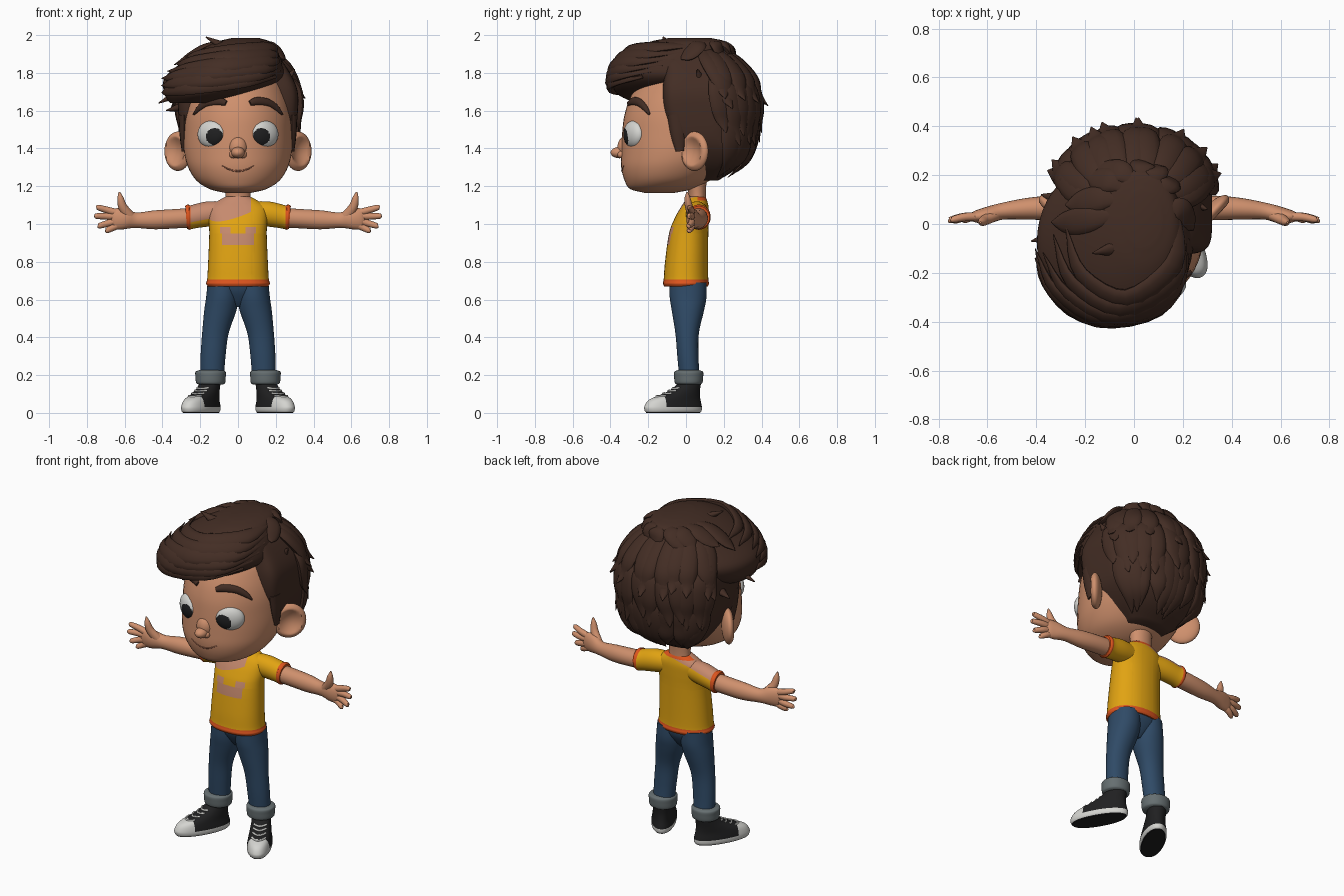
import bpy, bmesh, math, random
from math import sin, cos, pi, radians
from mathutils import Vector, Matrix

random.seed(4)
cube = bpy.data.objects.get("Cube")
if cube:
    bpy.data.objects.remove(cube)


def material(name, *rgb):
    linear = [((c / 255 + .055) / 1.055) ** 2.4 for c in rgb] + [1]
    m = bpy.data.materials.new(name)
    m.use_nodes = True
    m.diffuse_color = linear
    m.node_tree.nodes["Principled BSDF"].inputs["Base Color"].default_value = linear
    return m


SKIN = material("skin", 207, 144, 109)
CREASE = material("skin crease", 172, 110, 84)
HAIR = material("dark brown hair", 67, 45, 36)
YELLOW = material("shirt yellow", 225, 163, 18)
ORANGE = material("trim orange", 222, 85, 30)
PRINT = material("faded print", 198, 138, 110)
DENIM = material("denim blue", 47, 74, 102)
GREY = material("cuff grey", 102, 111, 113)
BLACK = material("black", 32, 32, 33)
WHITE = material("white", 212, 212, 208)


def spline(points, steps=5):
    """Smooth path through points of any dimension."""
    p = [Vector(q) for q in points]
    p = [p[0] * 2 - p[1]] + p + [p[-1] * 2 - p[-2]]
    out = []
    for a, b, c, d in zip(p, p[1:], p[2:], p[3:]):
        for i in range(steps):
            t = i / steps
            out.append((b * 2 + (c - a) * t + (a * 2 - b * 5 + c * 4 - d) * t ** 2
                        + (b * 3 - a - c * 3 + d) * t ** 3) * .5)
    return out + [p[-2]]


def ring_point(ring, a, power=2):
    """Point on a level ring (z, cx, cy, rx, ry); power squares off its front."""
    z, cx, cy, rx, ry = ring
    e = 2 / (power if sin(a) < 0 else 2.1)
    x, y = (math.copysign(abs(f) ** e, f) for f in (cos(a), sin(a)))
    return Vector((cx + rx * x, cy + ry * y, z))


def loft(rings, power=2, n=48):
    return [[ring_point(r, 2 * pi * i / n, power) for i in range(n)] for r in spline(rings)]


def level(rings, z):
    """Ring interpolated at height z."""
    rings = spline(rings)
    for a, b in zip(rings, rings[1:]):
        if a[0] <= z <= b[0]:
            return a.lerp(b, (z - a[0]) / max(b[0] - a[0], .0001))
    return rings[-1] if z > rings[-1][0] else rings[0]


def tube(points, normal, n=12):
    """Tube through (x, y, z, half width, half thickness) facing normal(position)."""
    path = spline(points, 4)
    grid = []
    for i, q in enumerate(path):
        c = Vector(q[:3])
        ahead, behind = path[min(i + 1, len(path) - 1)], path[max(i - 1, 0)]
        t = Vector((ahead - behind)[:3]).normalized()
        side = t.cross(normal(c)).normalized()
        up = side.cross(t)
        w, h = max(q[3], .002), max(q[4], .002)
        grid.append([c + side * w * cos(k * 2 * pi / n) + up * h * sin(k * 2 * pi / n) for k in range(n)])
    return grid


def ball(centre, radii, turn=0, shape=lambda u: u, n=32):
    m = Matrix.Translation(centre) @ Matrix.Rotation(radians(turn), 4, 'Z') @ Matrix.Diagonal((*radii, 1))
    lats = [radians(-88 + 176 * j / n) for j in range(n + 1)]
    return [[m @ shape(Vector((cos(b) * cos(2 * pi * i / n), cos(b) * sin(2 * pi * i / n), sin(b))))
             for i in range(n)] for b in lats]


def build(name, grids, mats, rule=None, cuts=(), place=None):
    """Skin the ring grids, cut along planes, colour faces by rule, then place."""
    bm = bmesh.new()
    for grid in grids:
        rows = [[bm.verts.new(v) for v in row] for row in grid]
        for a, b in zip(rows, rows[1:]):
            for i in range(len(a)):
                bm.faces.new((a[i - 1], a[i], b[i], b[i - 1]))
        bm.faces.new(rows[0][::-1])
        bm.faces.new(rows[-1])
    for co, no in cuts:
        bmesh.ops.bisect_plane(bm, geom=bm.verts[:] + bm.edges[:] + bm.faces[:], plane_co=co, plane_no=no)
    if rule:
        for f in bm.faces:
            f.material_index = rule(f.calc_center_median())
    if place:
        bm.transform(place)
    bmesh.ops.recalc_face_normals(bm, faces=bm.faces[:])
    me = bpy.data.meshes.new(name)
    bm.to_mesh(me)
    bm.free()
    ob = bpy.data.objects.new(name, me)
    bpy.context.collection.objects.link(ob)
    for m in mats:
        me.materials.append(m)
    bpy.ops.object.select_all(action='DESELECT')
    ob.select_set(True)
    bpy.context.view_layer.objects.active = ob
    bpy.ops.object.shade_smooth_by_angle(angle=radians(45))


X, Z = Vector((1, 0, 0)), Vector((0, 0, 1))
front = lambda c: Vector((0, -1, 0))
from_head = lambda c: (c - Vector((0, .05, 1.55))).normalized()

# Head: neck, skull, nose, mouth
head = [(1.165, 0, -.14, .07, .08), (1.185, 0, -.13, .15, .165), (1.23, 0, -.1, .22, .225),
        (1.3, 0, -.07, .264, .273), (1.38, 0, -.035, .285, .308), (1.48, 0, -.01, .29, .328),
        (1.58, 0, 0, .285, .325), (1.68, 0, .02, .265, .31), (1.78, 0, .03, .22, .25), (1.86, 0, .03, .1, .12)]


def face_point(x, z):
    _, cx, cy, rx, ry = level(head, z)
    return (x, cy - ry * math.sqrt(1 - (x / rx) ** 2), z)


build("head", [loft(head)], [SKIN])
build("neck", [loft([(1.07, 0, .06, .075, .05), (1.15, 0, .06, .065, .045), (1.25, 0, .05, .075, .06)])], [SKIN])
build("nose", [ball((0, -.352, 1.378), (.036, .047, .03)), ball((0, -.318, 1.405), (.05, .045, .06))]
      + [ball((s * .026, -.342, 1.368), (.02, .022, .02)) for s in (-1, 1)], [SKIN])
build("mouth", [tube([(*face_point(x, 1.28 + 4 * x * x), w, .003) for x, w in
                      ((-.085, .002), (-.045, .004), (0, .005), (.045, .004), (.085, .002))], from_head)], [CREASE])

# Hair: back and sides, then swept top
shell = [(1.23, 0, .115, .12, .055), (1.3, 0, .16, .21, .12), (1.38, 0, .19, .272, .155),
         (1.46, 0, .145, .302, .215), (1.58, 0, .135, .316, .25), (1.7, 0, .125, .316, .25),
         (1.8, 0, .11, .275, .225), (1.9, 0, .06, .2, .17), (1.96, 0, .05, .1, .1)]
quiff = [(1.64, -.23, -.1, .13, .17), (1.69, -.15, -.09, .24, .275), (1.77, -.08, -.07, .31, .33),
         (1.85, -.035, -.06, .27, .315), (1.92, 0, -.03, .205, .265), (1.965, .03, .01, .14, .2),
         (1.985, .04, .02, .07, .11)]
build("back_hair", [loft(shell, 8, 64)], [HAIR])
build("top_hair", [loft(quiff)], [HAIR])


def lock(rings, a0, a1, z0, z1, width, thick, flick=.02, power=3):
    """Tapered clump running over a ring surface, its tip flicking outward."""
    pts = []
    for t, size, lift in ((0, .3, -.01), (.25, .9, 0), (.55, 1, .002), (.8, .7, .006), (1, .04, flick)):
        p = ring_point(level(rings, z0 + (z1 - z0) * t), radians(a0 + (a1 - a0) * t), power)
        pts.append((*(p + from_head(p) * lift), width * size, thick * size))
    return tube(pts, from_head)


jit = random.uniform
lower = [lock(shell, a, a + jit(-9, 9), 1.62, jit(1.25, 1.32), .06, .022, .012) for a in range(24, 160, 13)]
middle = [lock(shell, a, a + jit(-12, 12), 1.8, jit(1.42, 1.5), .06, .026, .035) for a in range(8, 176, 14)]
upper = [lock(shell, a, a + jit(-15, 15), 1.95, jit(1.6, 1.68), .06, .028, .05) for a in range(10, 176, 16)]
build("back_locks", lower + middle + upper, [HAIR])
sweep = [lock(quiff, 15 - 9 * i, -165 - jit(0, 30), 1.955 - .033 * i, 1.875 - .037 * i, .052, .024, .015, 2)
         for i in range(6)]
crown = [lock(quiff, a, a + jit(-15, 15), 1.975, jit(1.82, 1.87), .055, .02, .02, 2) for a in range(20, 175, 22)]
build("swept_locks", sweep + crown, [HAIR])
build("stray_tufts", [tube([(*p, .035, .025), (*q, .003, .003)], from_head) for p, q in (
    ((-.08, -.1, 1.94), (-.17, -.12, 1.99)), ((.25, .08, 1.75), (.3, .06, 1.82)),
    ((-.3, .1, 1.62), (-.38, .12, 1.6)), ((-.32, -.05, 1.69), (-.42, -.07, 1.64)))], [HAIR])


def ear_shape(u):
    r = math.hypot(u.y, u.z)
    if u.x > 0 and r < .75:
        u.x -= 1.1 * (1 - (r / .75) ** 2)
    return u


# Shirt body and its trims
slant = Vector((-.26, -.5, 1))
yoke_edge = 1.065
yoke_cut = (Z * yoke_edge, slant)


def shirt_rule(c):
    if c.z < .705 or (c.z > 1.125 and c.y > .06):
        return 1
    bar = abs(c.x) < .085 and .89 < c.z < .95
    tabs = .95 < c.z < .985 and .04 < abs(c.x) < .095
    return 2 if (c.y < 0 and (bar or tabs)) or (c.x < .07 and slant.dot(c) > yoke_edge) else 0


build("shirt", [loft([(.67, 0, 0, .16, .115), (.685, 0, 0, .169, .122), (.71, 0, 0, .163, .118),
                      (.8, 0, .003, .158, .114), (.95, 0, .014, .152, .104), (1.03, 0, .03, .156, .09),
                      (1.085, 0, .045, .15, .075), (1.12, 0, .053, .11, .06), (1.145, 0, .055, .065, .048)], 2.3)],
      [YELLOW, ORANGE, PRINT], shirt_rule,
      [(Z * h, Z) for h in (.705, .89, .95, .985, 1.125)]
      + [(X * w, X) for w in (-.095, -.085, -.04, .04, .085, .095, .07)] + [yoke_cut])

# Trousers seat
build("trouser_seat", [loft([(.56, 0, .01, .025, .035), (.59, 0, .012, .07, .06),
                             (.64, 0, .012, .14, .088), (.69, 0, .01, .158, .1)])], [DENIM])

shoe = [(0, 0, -.115, .06, .158), (.012, 0, -.115, .068, .167), (.035, 0, -.115, .069, .168),
        (.07, 0, -.105, .063, .15), (.1, 0, -.067, .058, .108), (.13, 0, -.035, .054, .077), (.18, 0, 0, .05, .05)]


def shoe_rule(c):
    if c.z < .004:
        return 0
    return 1 if c.z < .032 or (c.y < -.19 and c.z < .09) else 0


for s, side in ((1, "left_"), (-1, "right_")):
    flip = Matrix.Diagonal((s, 1, 1, 1))

    # Eyes, brows, ears and sideburns
    build(side + "eye", [ball((.141, -.277, 1.475), (.081, .042, .072), 31, n=64)], [WHITE, BLACK],
          lambda c: int(c.y < -.27 and math.hypot(c.x - .124, c.z - 1.462) < .045), place=flip)
    build(side + "eyebrow", [tube([(*face_point(x, z), w, .014) for x, z, w in (
        (.062, 1.638, .014), (.1, 1.65, .022), (.16, 1.643, .021), (.205, 1.612, .016), (.23, 1.58, .004))],
        from_head)], [HAIR], place=flip)
    build(side + "ear", [ball((.318, .045, 1.385), (.036, .096, .104), -44, ear_shape)], [SKIN], place=flip)
    build(side + "sideburn", [tube([(.285, -.05, 1.58, .05, .03), (.287, -.04, 1.47, .04, .022),
                                    (.286, -.032, 1.385, .022, .012)], lambda c: X)], [HAIR], place=flip)

    # Sleeve with trim, arm with palm, fingers and thumb
    build(side + "sleeve", [tube([(.07, .05, 1.06, .06, .055), (.16, .06, 1.053, .066, .06),
                                  (.24, .067, 1.038, .062, .058), (.262, .068, 1.036, .067, .063),
                                  (.275, .068, 1.035, .06, .057)], front, 32)], [YELLOW, ORANGE, PRINT],
          lambda c: 1 if c.x > .252 else 2 if s < 0 and slant.dot(flip @ c) > yoke_edge else 0,
          [(X * .252, X), (yoke_cut[0], flip @ slant)], flip)
    fingers = [tube([(*a, .02, .018), ((a[0] + b[0]) / 2, .028, (a[2] + b[2]) / 2, .018, .017),
                     (*b, .014, .013), (b[0] + .008, b[1], b[2], .003, .003)], front) for a, b in (
        ((.645, .03, 1.06), (.742, .018, 1.088)), ((.65, .03, 1.04), (.752, .016, 1.042)),
        ((.65, .03, 1.015), (.735, .014, .99)), ((.635, .03, .995), (.695, .016, .965)))]
    thumb = tube([(.575, .034, 1.04, .03, .024), (.61, .016, 1.09, .024, .021),
                  (.622, .008, 1.135, .017, .016), (.628, .006, 1.17, .004, .004)], front)
    build(side + "arm", [tube([(.2, .066, 1.036, .052, .048), (.33, .066, 1.028, .051, .05),
                               (.44, .062, 1.022, .05, .044), (.54, .052, 1.02, .041, .034),
                               (.6, .036, 1.027, .055, .034), (.65, .03, 1.028, .054, .024),
                               (.672, .028, 1.028, .03, .012)], front, 24), thumb] + fingers, [SKIN], place=flip)

    # Trouser leg and rolled cuff
    build(side + "trouser_leg", [loft([(.19, .137, .018, .062, .054), (.3, .132, .01, .066, .056),
                                       (.42, .12, .006, .07, .062), (.54, .094, .01, .085, .085),
                                       (.61, .083, .011, .086, .097), (.69, .079, .01, .082, .098)])],
          [DENIM], place=flip)
    build(side + "rolled_cuff", [loft([(.15, .144, .014, .066, .062), (.16, .145, .014, .077, .073),
                                       (.19, .145, .014, .08, .077), (.217, .145, .014, .08, .076),
                                       (.226, .143, .014, .062, .058)])], [GREY], place=flip)

    # Splayed sneaker with laces
    foot = flip @ Matrix.Translation((.14, .033, 0)) @ Matrix.Rotation(radians(29), 4, 'Z')
    build(side + "shoe", [loft(shoe, 2.2)], [BLACK, WHITE], shoe_rule,
          [(Z * .032, Z), (Z * .09, Z), ((0, -.19, 0), (0, 1, 0))], foot)
    laces = [tube([(*ring_point(level(shoe, h + abs(a) * .0001), radians(a - 90), 2.2), .006, .005)
                   for a in (-38, -20, 0, 20, 38)], front) for h in (.086, .1, .114, .128)]
    build(side + "laces", laces, [WHITE], place=foot)
